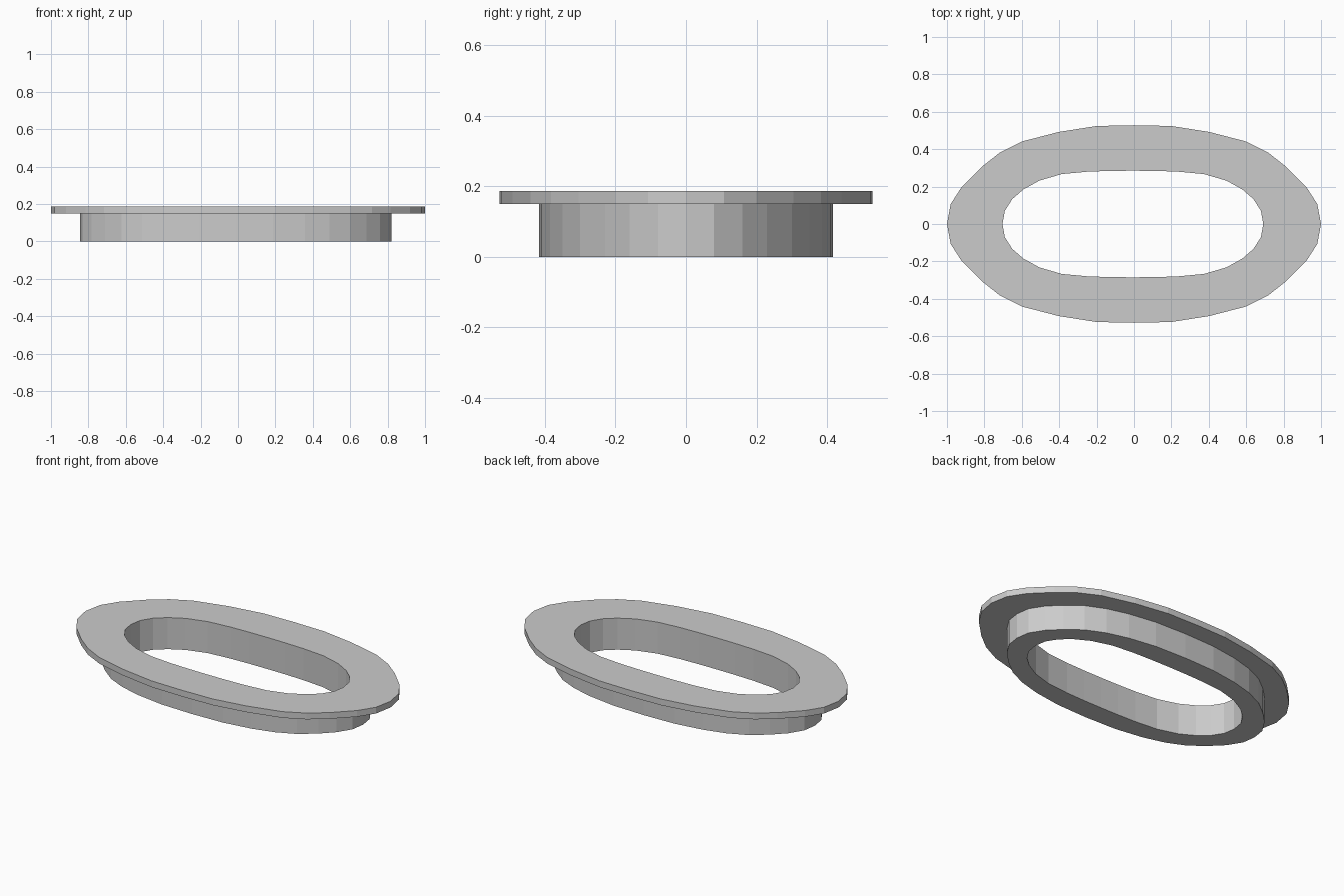
import bpy, bmesh

if "Cube" in bpy.data.objects:
    bpy.data.objects.remove(bpy.data.objects["Cube"])

# Quarter outlines (x, y), from the long-axis tip round to the short-axis tip
FLANGE = [(1.0, 0), (0.98, 0.107), (0.92, 0.2), (0.815, 0.305), (0.717, 0.382),
          (0.6, 0.441), (0.403, 0.492), (0.2, 0.524), (0, 0.528)]
COLLAR = [(0.832, 0), (0.82, 0.08), (0.77, 0.16), (0.70, 0.23), (0.61, 0.30),
          (0.50, 0.35), (0.37, 0.385), (0.2, 0.41), (0, 0.416)]
HOLE = [(0.697, 0), (0.685, 0.07), (0.645, 0.133), (0.585, 0.185), (0.50, 0.232),
        (0.38, 0.267), (0.24, 0.28), (0.12, 0.284), (0, 0.285)]


def full_outline(q):
    """Mirror a quarter outline into a closed counter-clockwise loop."""
    half = q + [(-x, y) for x, y in reversed(q[:-1])]
    return half + [(x, -y) for x, y in reversed(half[1:-1])]


# Cross-section: (outline, x shift, z) going round the ring's section
SECTION = [(HOLE, -0.006, 0.0), (COLLAR, -0.012, 0.0), (COLLAR, -0.012, 0.15),
           (FLANGE, 0.0, 0.15), (FLANGE, 0.0, 0.187), (HOLE, -0.006, 0.187)]

# Oval ring with collar below and flange on top
bm = bmesh.new()
rings = [[bm.verts.new((x + dx, y, z)) for x, y in full_outline(q)]
         for q, dx, z in SECTION]
for i, a in enumerate(rings):
    b = rings[(i + 1) % len(rings)]
    n = len(a)
    for j in range(n):
        k = (j + 1) % n
        bm.faces.new((a[j], a[k], b[k], b[j]))
bmesh.ops.recalc_face_normals(bm, faces=bm.faces)
mesh = bpy.data.meshes.new("oval_flanged_ring")
bm.to_mesh(mesh)
bm.free()
bpy.context.collection.objects.link(bpy.data.objects.new("oval_flanged_ring", mesh))
